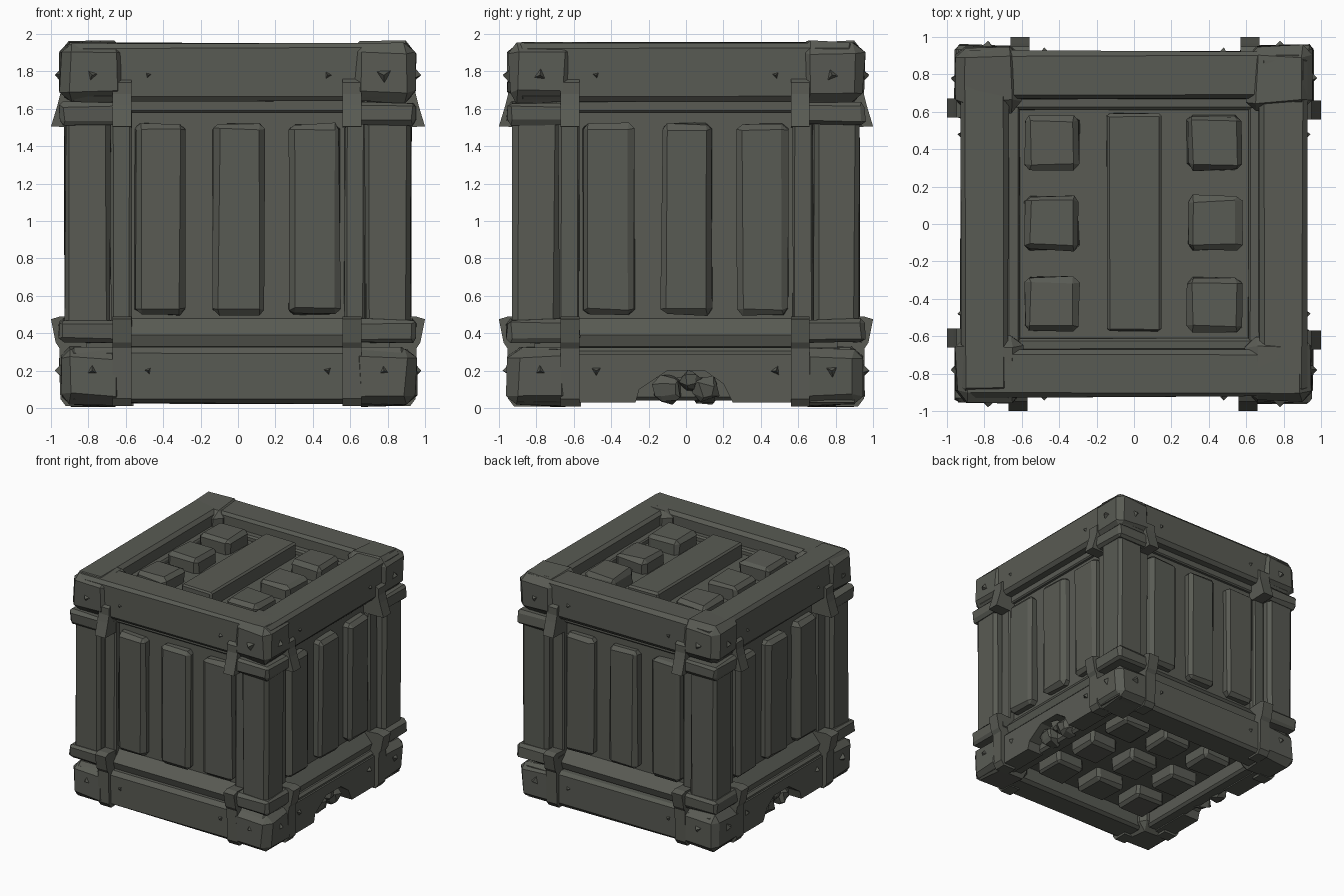
import bpy, bmesh, random
from math import pi
from mathutils import Matrix, Vector

if "Cube" in bpy.data.objects:
    bpy.data.objects.remove(bpy.data.objects["Cube"])

random.seed(7)
stone = bpy.data.materials.new("dark olive grey")
stone.diffuse_color = (0.1, 0.104, 0.088, 1)
stone.use_nodes = True
stone.node_tree.nodes["Principled BSDF"].inputs["Base Color"].default_value = stone.diffuse_color


def finish(bm, name, turn=0, jitter=0.0):
    for v in bm.verts:
        v.co += Vector([random.uniform(-jitter, jitter) for _ in range(3)])
    bm.transform(Matrix.Rotation(turn * pi / 2, 4, 'Z'))
    bmesh.ops.recalc_face_normals(bm, faces=bm.faces[:])
    me = bpy.data.meshes.new(name)
    bm.to_mesh(me)
    bm.free()
    me.materials.append(stone)
    ob = bpy.data.objects.new(name, me)
    bpy.context.collection.objects.link(ob)
    return ob


def chunk(name, lo, hi, bevel=0.0, turn=0, jitter=0.0):
    """Chipped box between two corners, turned in quarter steps about z."""
    bm = bmesh.new()
    bmesh.ops.create_cube(bm, size=1)
    for v in bm.verts:
        v.co = Vector([(a + b) / 2 + c * (b - a) for a, b, c in zip(lo, hi, v.co)])
    if bevel:
        bmesh.ops.bevel(bm, geom=bm.edges[:], offset=bevel, segments=1,
                        affect='EDGES', clamp_overlap=True)
    return finish(bm, name, turn, jitter)


def extrude(name, outline, axis, lo, hi, turn=0, jitter=0.0):
    """Outline of (u, z) points, pushed along x or y."""
    bm = bmesh.new()
    ring = [[bm.verts.new((d, u, z) if axis == 'x' else (u, d, z)) for u, z in outline]
            for d in (lo, hi)]
    n = len(outline)
    bm.faces.new(ring[0])
    bm.faces.new(ring[1])
    for i in range(n):
        j = (i + 1) % n
        bm.faces.new((ring[0][i], ring[0][j], ring[1][j], ring[1][i]))
    return finish(bm, name, turn, jitter)


def spike(name, pos, size, turn=0):
    """Small three-sided chip on a wall that faces -y."""
    bm = bmesh.new()
    bmesh.ops.create_cone(bm, segments=3, radius1=size, radius2=0, depth=0.05, cap_ends=True,
                          matrix=Matrix.Translation(pos) @ Matrix.Rotation(pi / 2, 4, 'X')
                          @ Matrix.Rotation(random.uniform(0, 6), 4, 'Z'))
    return finish(bm, name, turn)


# inner body, its faces are the recessed panels
chunk("body", (-0.81, -0.81, 0.16), (0.81, 0.81, 1.80))

for k in range(4):
    # front and back keep a whole bottom rail, left and right have a bite in it
    chunk("top_rail", (-0.9, -0.925, 1.64), (0.9, -0.67, 1.95), 0.025, k, 0.006)
    if k % 2 == 0:
        chunk("bottom_rail", (-0.9, -0.92, 0.025), (0.9, -0.67, 0.32), 0.025, k, 0.006)
    else:
        bite = [(-0.27, 0.03), (-0.25, 0.1), (-0.1, 0.2), (0.1, 0.2), (0.2, 0.13), (0.25, 0.03)]
        if k == 3:
            bite = [(-u, z) for u, z in reversed(bite)]
        extrude("broken_bottom_rail",
                [(-0.9, 0.03)] + bite + [(0.9, 0.03), (0.9, 0.29), (-0.9, 0.29)],
                'y', -0.915, -0.76, k)
        chunk("bottom_rail_lip", (-0.9, -0.9, 0.27), (0.9, -0.7, 0.325), 0.02, k)
        chunk("bottom_rail_core", (-0.9, -0.8, 0.04), (0.9, -0.67, 0.31), 0.02, k)
        for u, z, r in ((-0.1, 0.1, 0.07), (0.11, 0.1, 0.06), (0.02, 0.15, 0.05)):
            chunk("rubble", (u - r, -0.88, z - r), (u + r, -0.74, z + r), 0.03, k, 0.015)

    # sill above the bottom rail and lintel below the top rail
    extrude("sill", [(-0.78, 0.3), (-0.87, 0.33), (-0.89, 0.39), (-0.81, 0.48), (-0.78, 0.48)],
            'x', -0.6, 0.6, (k + 0) % 4)
    chunk("lintel", (-0.6, -0.84, 1.58), (0.6, -0.7, 1.66), 0.01, k)

    # three upright planks
    for x in (-0.415, 0.005, 0.41):
        chunk("wall_plank", (x - 0.135, -0.885, 0.5), (x + 0.135, -0.76, 1.52), 0.03, k, 0.008)

    # thin trims beside the corner posts
    for s in (-1, 1):
        chunk("post_trim", (s * 0.625 - 0.055, -0.86, 0.4), (s * 0.625 + 0.055, -0.75, 1.6),
              0.012, k, 0.003)

    # corner post, corner caps and corner bands
    chunk("corner_post", (0.68, -0.925, 0.4), (0.925, -0.68, 1.56), 0.025, k, 0.006)
    for z0, z1 in ((0.015, 0.325), (1.635, 1.955)):
        chunk("corner_cap", (0.6, -0.95, z0), (0.95, -0.6, z1), 0.055, k, 0.012)
    for z0, z1 in ((0.35, 0.475), (1.515, 1.635)):
        chunk("corner_band", (0.57, -0.955, z0), (0.955, -0.57, z1), 0.022, k, 0.008)

    # clamps: wedges that flare out at the bands and run over the caps
    low = [(-0.8, 0.01), (-0.92, 0.01), (-0.95, 0.05), (-0.955, 0.32), (-0.975, 0.35),
           (-1.0, 0.475), (-0.95, 0.49), (-0.8, 0.48)]
    high = [(-0.8, 1.5), (-1.0, 1.505), (-0.965, 1.62), (-0.95, 1.68), (-0.95, 1.74),
            (-0.92, 1.76), (-0.8, 1.76)]
    for x in (-0.62, 0.61):
        for shape, nm in ((low, "lower_clamp"), (high, "upper_clamp")):
            extrude(nm, shape, 'x', x - 0.05, x + 0.05, k)

    # chips in the corner caps and rails
    for s in (-1, 1):
        for z in (0.2, 1.78):
            spike("cap_chip", (s * 0.78, -0.955, z), 0.055, k)
            spike("rail_chip", (s * 0.48, -0.92, z), 0.045, k)

# inner ledge round the top recess
for k in range(4):
    chunk("top_ledge", (-0.68, -0.68, 1.74), (0.68, -0.61, 1.84), 0.012, k, 0.003)

# raised blocks and long plank on the lid
chunk("lid_plank", (-0.145, -0.575, 1.75), (0.145, 0.59, 1.925), 0.015, 0, 0.004)
for x in (-0.44, 0.43):
    for y in (-0.43, 0.005, 0.435):
        chunk("lid_block", (x - 0.145, y - 0.145, 1.75), (x + 0.145, y + 0.145, 1.92),
              0.03, 0, 0.008)

# nine blocks under the floor
for x in (-0.43, 0, 0.43):
    for y in (-0.43, 0, 0.43):
        chunk("floor_block", (x - 0.14, y - 0.14, 0.05), (x + 0.14, y + 0.14, 0.2),
              0.025, 0, 0.006)
